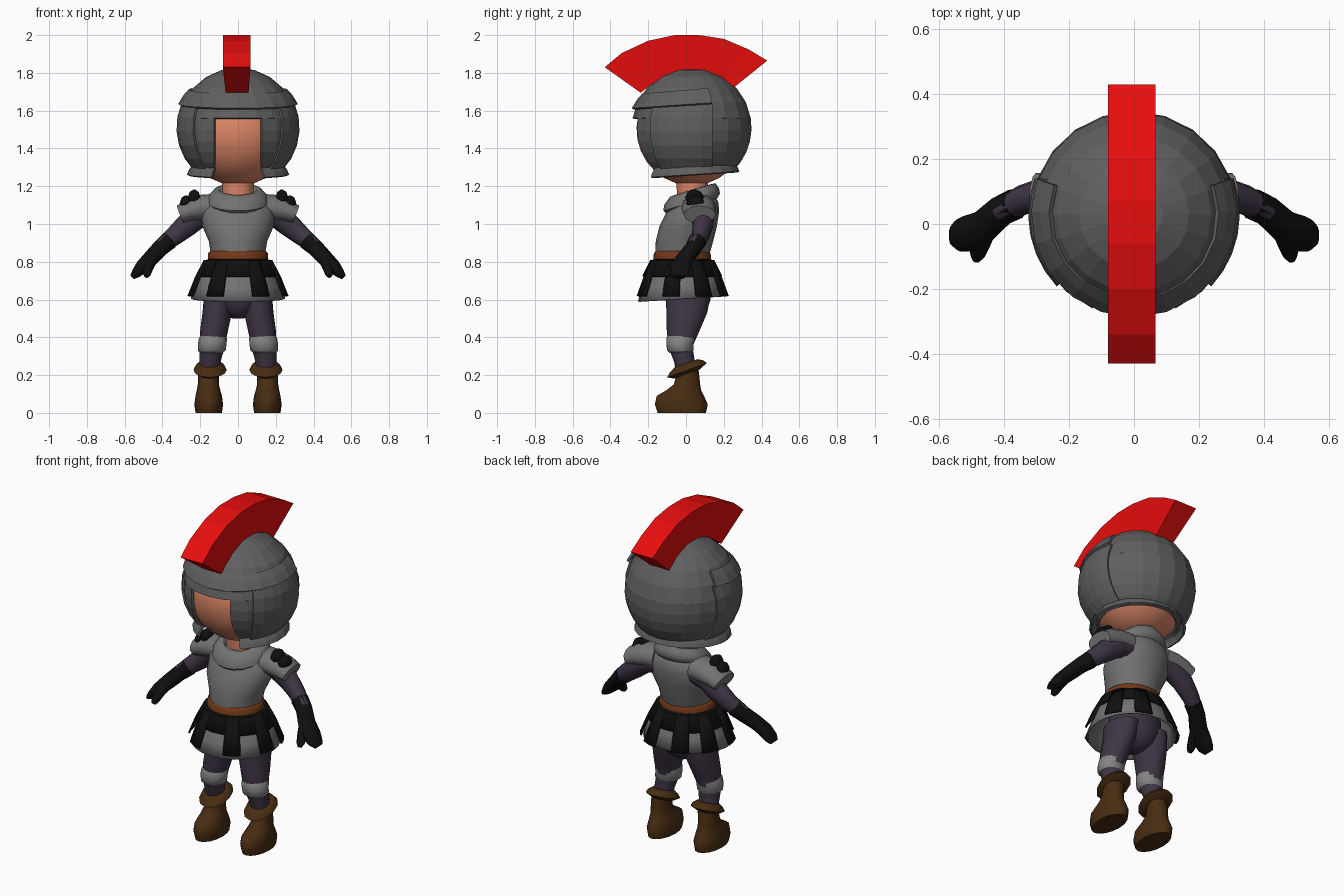
import bpy, bmesh, math
from mathutils import Vector

def colour(name, rgb):
    m = bpy.data.materials.new(name)
    m.diffuse_color = (*rgb, 1)
    return m

IRON = colour("dark_iron", (0.115, 0.115, 0.115))
STEEL = colour("steel", (0.17, 0.17, 0.17))
PALE = colour("pale_steel", (0.23, 0.23, 0.23))
BLACK = colour("black_leather", (0.005, 0.005, 0.005))
RED = colour("crest_red", (0.8, 0.004, 0.004))
SKIN = colour("skin", (0.75, 0.25, 0.14))
CLOTH = colour("purple_cloth", (0.05, 0.036, 0.06))
BOOT = colour("boot_brown", (0.065, 0.026, 0.006))
BELT = colour("belt_brown", (0.17, 0.04, 0.01))

def finish(name, bm, mat, smooth=True, mirror=False, thick=0, closed=True):
    if closed:
        bmesh.ops.recalc_face_normals(bm, faces=bm.faces)
    me = bpy.data.meshes.new(name)
    bm.to_mesh(me)
    bm.free()
    me.materials.append(mat)
    ob = bpy.data.objects.new(name, me)
    bpy.context.collection.objects.link(ob)
    if thick:
        s = ob.modifiers.new("thickness", 'SOLIDIFY')
        s.thickness, s.offset = thick, -1
    if mirror:
        ob.modifiers.new("mirror", 'MIRROR').use_mirror_merge = False
    if smooth:
        bpy.ops.object.select_all(action='DESELECT')
        ob.select_set(True)
        bpy.context.view_layer.objects.active = ob
        bpy.ops.object.shade_smooth_by_angle(angle=math.radians(50))
    return ob

def skin_rings(bm, rings):
    """Join rings of points into a closed skin with end caps."""
    rows = [[bm.verts.new(p) for p in r] for r in rings]
    n = len(rows[0])
    for a, b in zip(rows, rows[1:]):
        for i in range(n):
            bm.faces.new((a[i], a[(i + 1) % n], b[(i + 1) % n], b[i]))
    bm.faces.new(rows[0])
    bm.faces.new(rows[-1])

def loft(name, rings, mat, n=16, tilt=0, **kw):
    """Level rings (x, y, z, rx, ry); tilt raises the back of each ring."""
    bm = bmesh.new()
    turn = [2 * math.pi * i / n for i in range(n)]
    skin_rings(bm, [[(x + rx * math.sin(a), y - ry * math.cos(a),
                      z - tilt * ry * math.cos(a)) for a in turn]
                    for x, y, z, rx, ry in rings])
    return finish(name, bm, mat, **kw)

def tube(name, path, mat, n=12, **kw):
    """Rings across a path of (x, y, z, side radius, height radius)."""
    bm, pts, rings = bmesh.new(), [Vector(p[:3]) for p in path], []
    for i, p in enumerate(path):
        d = (pts[min(i + 1, len(pts) - 1)] - pts[max(i - 1, 0)]).normalized()
        side = Vector((0, 0, 1)).cross(d).normalized()
        up = d.cross(side)
        rings.append([pts[i] + side * p[3] * math.cos(t) + up * p[4] * math.sin(t)
                      for t in (2 * math.pi * k / n for k in range(n))])
    skin_rings(bm, rings)
    return finish(name, bm, mat, **kw)

def patch(name, profile, span, mat, n=20, cy=0.03, sy=1, tilt=0, thick=0.015, **kw):
    """Curved plate: (radius, z) profile from the top down, swept over a span
    of angles from the front; span(r) gives the start and end angles."""
    bm, rows = bmesh.new(), []
    for r, z in profile:
        a0, a1 = span(r)
        row = []
        for i in range(n + 1):
            a = a0 + (a1 - a0) * i / n
            row.append(bm.verts.new((r * math.sin(a), cy - sy * r * math.cos(a),
                                     z - tilt * math.cos(a))))
        rows.append(row)
    for a, b in zip(rows, rows[1:]):
        for i in range(n):
            bm.faces.new((a[i], b[i], b[i + 1], a[i + 1]))
    bmesh.ops.remove_doubles(bm, verts=bm.verts, dist=1e-5)
    return finish(name, bm, mat, thick=thick, closed=False, **kw)

def globe(z_top, z_bottom, radius, steps, zc=1.51):
    """Part of a round profile between two heights."""
    e0, e1 = (math.asin(max(-1, min(1, (z - zc) / radius))) for z in (z_top, z_bottom))
    es = [e0 + (e1 - e0) * i / steps for i in range(steps + 1)]
    return [(radius * math.cos(e), zc + radius * math.sin(e)) for e in es]

def degrees(a, b):
    return lambda r: (math.radians(a), math.radians(b))

def around_face(r):
    a = math.asin(min(0.9, 0.128 / r))
    return a, 2 * math.pi - a

# Head and neck
loft("head", [(0, 0.03, z, r, r * 0.98) for r, z in globe(1.80, 1.205, 0.298, 14, 1.502)], SKIN, 24)
loft("neck", [(0, 0.04, 1.08, 0.08, 0.08), (0, 0.03, 1.25, 0.085, 0.085)], SKIN)

# Helmet: dome, open-faced lower shell, visor, cheek plates, flared rim
patch("helmet_dome", globe(1.83, 1.56, 0.317, 5), degrees(0, 360), IRON, smooth=False)
patch("helmet_shell", globe(1.56, 1.28, 0.317, 5), around_face, IRON, 18, smooth=False)
patch("helmet_visor", [(0.262, 1.712), (0.29, 1.68), (0.317, 1.635)], degrees(-110, 110),
      IRON, 12, tilt=0.022, smooth=False)
patch("cheek_plate", globe(1.64, 1.285, 0.326, 5),
      lambda r: (math.radians(47), math.pi / 2 + math.asin(0.11 / r)),
      IRON, 6, smooth=False, mirror=True)
patch("helmet_rim", [(0.238, 1.318), (0.262, 1.285), (0.272, 1.262)],
      lambda r: (math.radians(31), math.radians(329)), IRON, 18, sy=0.93, tilt=0.016, smooth=False)

# Crest: fan-shaped strip, widest along its top
outer = [(-0.43, 1.83), (-0.34, 1.905), (-0.2, 1.97), (-0.06, 2.0), (0.07, 2.0),
         (0.2, 1.98), (0.33, 1.925), (0.43, 1.865)]
inner = [(-0.24, 1.695), (-0.19, 1.735), (-0.12, 1.775), (-0.04, 1.79), (0.05, 1.79),
         (0.13, 1.78), (0.2, 1.755), (0.25, 1.72)]
bm = bmesh.new()
skin_rings(bm, [[(-0.08, *o), (0.066, *o), (0.056, *i), (-0.066, *i)]
                for o, i in zip(outer, inner)])
finish("crest", bm, RED, smooth=False)

# Torso armour, collar and belt
loft("cuirass", [(0, -0.02, 0.83, 0.142, 0.142), (0, -0.008, 0.91, 0.155, 0.152),
                 (0, 0.012, 0.99, 0.19, 0.152), (0, 0.038, 1.07, 0.195, 0.138),
                 (0, 0.05, 1.12, 0.165, 0.12), (0, 0.05, 1.16, 0.09, 0.09)], STEEL, 20)
loft("collar", [(0, 0.03, 1.09, 0.14, 0.13), (0, 0.03, 1.115, 0.162, 0.15),
                (0, 0.03, 1.145, 0.158, 0.145), (0, 0.035, 1.18, 0.125, 0.12),
                (0, 0.035, 1.182, 0.1, 0.095), (0, 0.035, 1.15, 0.07, 0.07)], STEEL, 20, tilt=0.3)
loft("belt", [(0, -0.02, 0.805, 0.148, 0.14), (0, -0.02, 0.815, 0.16, 0.153),
              (0, -0.02, 0.845, 0.158, 0.15), (0, -0.02, 0.858, 0.145, 0.14)], BELT, 20)

# Skirt with a leather band and hanging straps
skirt = dict(cy=-0.02, sy=0.94, thick=0.01)
patch("skirt", [(0.14, 0.82), (0.185, 0.77), (0.225, 0.68), (0.25, 0.605)], degrees(0, 360),
      STEEL, 24, tilt=0.014, **skirt)
patch("strap_band", [(0.13, 0.813), (0.18, 0.81), (0.225, 0.725)], degrees(0, 360), BLACK, 24, **skirt)
for i, a in enumerate((28, 76, 118, 157)):
    patch(f"strap_{i + 1}", [(0.181, 0.81), (0.228, 0.72), (0.268, 0.62)],
          degrees(a - 11, a + 11), BLACK, 3, mirror=True, **skirt)

# Arms, shoulder guards with studs, gloves with thumbs
tube("sleeve", [(0.12, 0.08, 1.06, 0.065, 0.06), (0.2, 0.085, 1.045, 0.064, 0.062),
                (0.27, 0.09, 0.995, 0.056, 0.062), (0.34, 0.075, 0.935, 0.046, 0.052),
                (0.41, 0.04, 0.88, 0.038, 0.04)], CLOTH, mirror=True)
tube("shoulder_guard", [(0.12, 0.065, 1.09, 0.09, 0.07), (0.19, 0.068, 1.085, 0.092, 0.07),
                        (0.25, 0.07, 1.072, 0.09, 0.062), (0.305, 0.072, 1.05, 0.085, 0.05)],
     STEEL, mirror=True)
for i, (x, y, z) in enumerate(((0.232, 0.045, 1.14), (0.275, 0.05, 1.11))):
    loft(f"shoulder_stud_{i + 1}", [(x, y, z + 0.042 * math.sin(e), 0.036 * math.cos(e), 0.05 * math.cos(e))
                                    for e in (-1.4, -0.8, 0, 0.8, 1.4)], BLACK, 10, mirror=True)
tube("glove", [(0.365, 0.062, 0.912, 0.048, 0.05), (0.41, 0.04, 0.873, 0.047, 0.044),
               (0.46, -0.005, 0.82, 0.05, 0.04), (0.505, -0.03, 0.775, 0.058, 0.036),
               (0.54, -0.035, 0.738, 0.05, 0.026), (0.56, -0.035, 0.718, 0.032, 0.014)],
     BLACK, mirror=True)
tube("thumb", [(0.45, -0.02, 0.82, 0.026, 0.03), (0.472, -0.065, 0.775, 0.028, 0.026),
               (0.482, -0.095, 0.74, 0.024, 0.022), (0.485, -0.11, 0.722, 0.012, 0.012)],
     BLACK, 8, mirror=True)

# Hips, legs and knee bands
loft("hips", [(0, 0.01, 0.5, 0.03, 0.05), (0, 0.01, 0.54, 0.1, 0.1),
              (0, 0.01, 0.6, 0.165, 0.12), (0, 0, 0.78, 0.15, 0.13)], CLOTH)
loft("leg", [(0.15, 0.0, 0.2, 0.052, 0.05), (0.148, -0.008, 0.27, 0.056, 0.055),
             (0.137, -0.03, 0.35, 0.066, 0.064), (0.126, -0.014, 0.44, 0.074, 0.088),
             (0.11, 0.004, 0.53, 0.078, 0.108), (0.1, 0.012, 0.62, 0.08, 0.118)],
     CLOTH, mirror=True)
loft("knee_band", [(0.14, -0.028, 0.318, 0.06, 0.058), (0.139, -0.03, 0.33, 0.073, 0.07),
                   (0.136, -0.032, 0.365, 0.076, 0.072), (0.133, -0.026, 0.395, 0.074, 0.078),
                   (0.132, -0.024, 0.41, 0.066, 0.072)], PALE, mirror=True)

# Boots with slanted turned-down cuffs
loft("boot", [(0.155, -0.022, 0, 0.07, 0.128), (0.155, -0.025, 0.045, 0.076, 0.14),
              (0.155, -0.03, 0.09, 0.07, 0.125), (0.156, -0.012, 0.12, 0.062, 0.092),
              (0.157, 0.005, 0.15, 0.056, 0.07), (0.155, 0.01, 0.2, 0.056, 0.06),
              (0.15, 0.005, 0.24, 0.062, 0.06)], BOOT, mirror=True)
loft("boot_cuff", [(0.15, 0.005, 0.205, 0.058, 0.065), (0.148, 0.005, 0.226, 0.088, 0.105),
                   (0.148, 0.004, 0.245, 0.08, 0.09), (0.148, 0.0, 0.262, 0.06, 0.062)],
     BOOT, 12, tilt=0.36, mirror=True)
